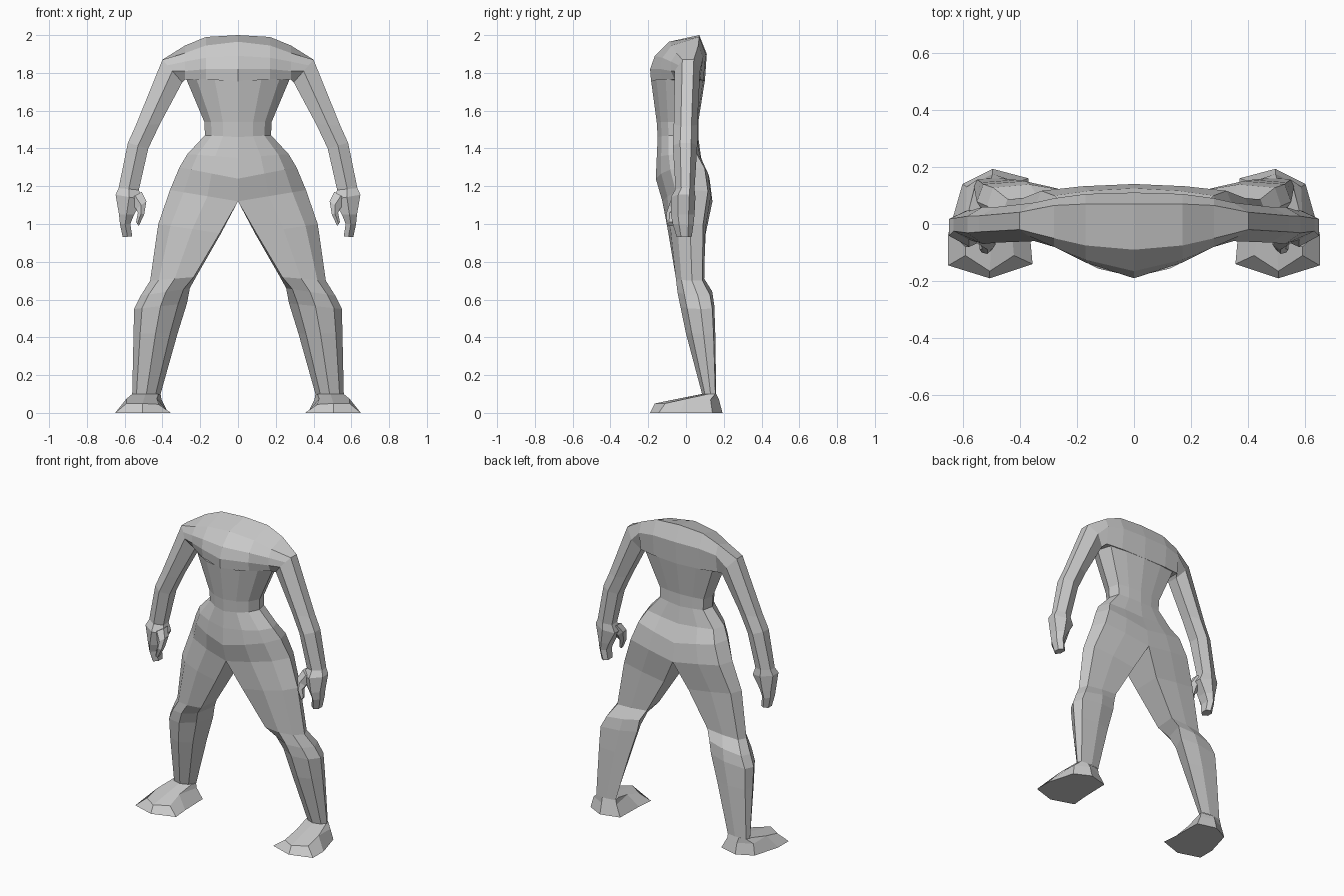
import bpy, bmesh


def loft(name, rings, closed=True, cap_start=False, cap_end=False, closed_from=None):
    """Skin matching rings on the +x side, then mirror across x = 0."""
    bm = bmesh.new()
    vs = [[bm.verts.new(p) for p in r] for r in rings]
    n = len(rings[0])
    for i in range(len(rings) - 1):
        wrap = closed or (closed_from is not None and i >= closed_from)
        for k in range(n if wrap else n - 1):
            j = (k + 1) % n
            bm.faces.new((vs[i][k], vs[i][j], vs[i + 1][j], vs[i + 1][k]))
    if cap_start:
        bm.faces.new(vs[0])
    if cap_end:
        bm.faces.new(vs[-1])
    bmesh.ops.recalc_face_normals(bm, faces=bm.faces)
    # an open half shell may be flipped: make its normals point away from its middle
    mid_y = sum(v.co.y for v in bm.verts) / len(bm.verts)
    if sum((f.calc_center_median().y - mid_y) * f.normal.y * f.calc_area() for f in bm.faces) < 0:
        bmesh.ops.reverse_faces(bm, faces=bm.faces)
    me = bpy.data.meshes.new(name)
    bm.to_mesh(me)
    bm.free()
    ob = bpy.data.objects.new(name, me)
    bpy.context.collection.objects.link(ob)
    mir = ob.modifiers.new("Mirror", 'MIRROR')
    mir.merge_threshold = 0.001
    return ob


# Torso, pelvis and legs: half rings that close into legs below the crotch
HALF = [(0, 0), (.45, .10), (.8, .27), (1, .58), (.9, .91), (.5, .97), (0, 1)]
LEG = [(.17, .27), (.5, 0), (.85, .2), (1, .6), (.92, .94), (.4, 1), (0, .86)]


def body_ring(z_in, z_out, x_in, x_out, yf, yb, t):
    ring = []
    for (a, b), (c, d) in zip(HALF, LEG):
        u, v = a + (c - a) * t, b + (d - b) * t
        ring.append((x_in + (x_out - x_in) * u, yf + (yb - yf) * v,
                     z_in + (z_out - z_in) * u))
    return ring


body = [
    (1.76, 1.77, 0, .275, -.185, .10, 0),
    (1.54, 1.54, 0, .178, -.155, .065, 0),
    (1.46, 1.47, 0, .175, -.15, .065, 0),
    (1.35, 1.37, 0, .268, -.155, .08, 0),
    (1.24, 1.30, 0, .31, -.16, .125, 0),
    (1.12, 1.18, 0, .36, -.125, .14, 0),
    (.95, 1.00, .09, .422, -.10, .108, .12),
    (.72, .70, .222, .465, -.065, .10, .3),
    (.66, .62, .255, .515, -.05, .14, .75),
    (.58, .55, .27, .55, -.03, .15, 1),
    (.42, .42, .32, .553, .0, .155, 1),
    (.10, .10, .41, .56, .085, .16, 1),
]
loft("torso_and_legs", [body_ring(*b) for b in body], closed=False, closed_from=5)


# Limb ring: inner and outer points in x/z, front and back in y
def limb_ring(xi, zi, xo, zo, yf, yb):
    pts = [(0, .25), (.5, 0), (1, .3), (1, .75), (.5, 1), (0, .8)]
    return [(xi + (xo - xi) * w, yf + (yb - yf) * v, zi + (zo - zi) * w) for w, v in pts]


# Chest and shoulders, running out along x
chest = [
    (0, [(-.185, 1.755), (-.19, 1.82), (-.165, 1.89), (-.09, 1.965),
         (.07, 2.0), (.11, 1.9), (.10, 1.755)]),
    (.17, [(-.125, 1.76), (-.135, 1.82), (-.125, 1.88), (-.075, 1.945),
           (.07, 1.99), (.105, 1.9), (.092, 1.76)]),
    (.28, [(-.06, 1.765), (-.08, 1.81), (-.08, 1.86), (-.05, 1.905),
           (.065, 1.945), (.09, 1.88), (.075, 1.765)]),
]
shoulder = limb_ring(.295, 1.75, .40, 1.87, -.06, .075)
mid = tuple((a + b) / 2 for a, b in zip(shoulder[1], shoulder[2]))
cuff = shoulder[:2] + [mid] + shoulder[2:]
loft("chest", [[(x, y, z) for y, z in sec] for x, sec in chest] + [cuff])

# Arm
arm = [
    (.413, 1.53, .542, 1.52, -.065, .06),
    (.475, 1.40, .583, 1.43, -.07, .06),
    (.525, 1.18, .632, 1.19, -.055, .045),
]
loft("arm", [shoulder] + [limb_ring(*a) for a in arm])

# Hand, curling in at the fingertips
hand = [
    (.525, 1.18, .632, 1.19, -.055, .045),
    (.505, 1.13, .648, 1.155, -.08, .05),
    (.55, 1.05, .63, 1.05, -.08, .045),
    (.57, 1.00, .625, 1.00, -.07, .04),
    (.56, .935, .61, .93, -.05, .03),
]
loft("hand", [limb_ring(*h) for h in hand], cap_end=True)

# Thumb
thumb = [
    (.51, 1.17, .58, 1.13, -.07, .01),
    (.485, 1.12, .54, 1.08, -.09, -.02),
    (.497, 1.05, .53, 1.06, -.105, -.045),
    (.525, .99, .54, 1.01, -.10, -.065),
]
loft("thumb", [limb_ring(*t) for t in thumb], cap_start=True, cap_end=True)

# Foot: flat flared sole, instep and ankle
sole = [(.365, -.03), (.355, -.14), (.505, -.19), (.65, -.145),
        (.65, -.035), (.60, .14), (.495, .193), (.37, .16)]
instep = [(.43, 0, .075), (.42, -.11, .045), (.505, -.165, .05), (.59, -.11, .05),
          (.59, 0, .075), (.585, .13, .07), (.495, .175, .07), (.405, .147, .07)]
ankle = [(.42, .11), (.45, .087), (.49, .083), (.54, .092),
         (.56, .12), (.55, .155), (.50, .16), (.41, .147)]
loft("foot", [[(x, y, 0) for x, y in sole], instep, [(x, y, .10) for x, y in ankle]],
     cap_start=True, cap_end=True)
